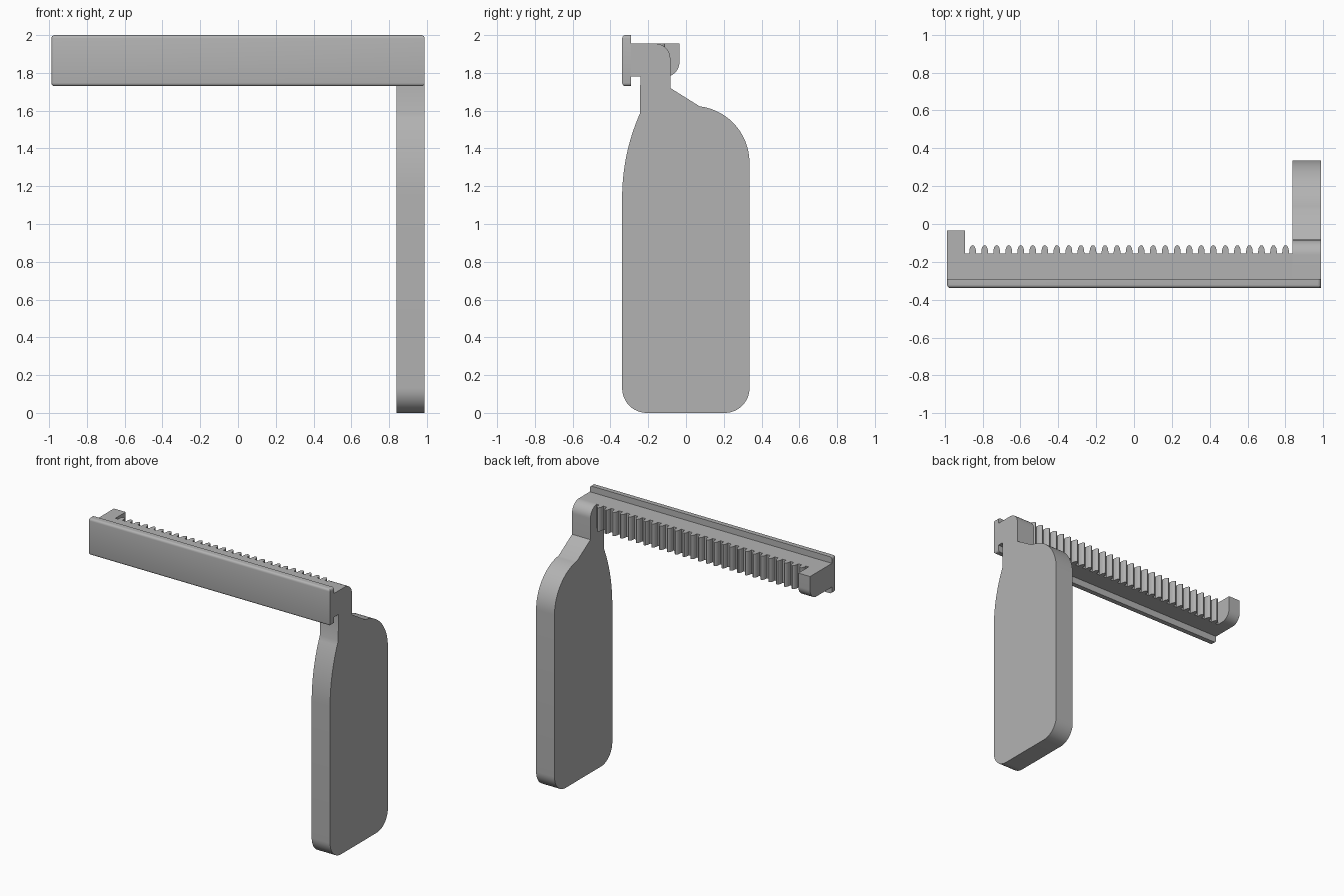
import bpy, bmesh
from math import sin, cos, radians, pi
from mathutils import Vector

cube = bpy.data.objects.get("Cube")
if cube:
    bpy.data.objects.remove(cube)

grey = bpy.data.materials.new("plain grey")
grey.use_nodes = True
COLOUR = (0.45, 0.45, 0.45, 1)
grey.diffuse_color = COLOUR
grey.node_tree.nodes["Principled BSDF"].inputs["Base Color"].default_value = COLOUR


def finish(name, bm):
    bmesh.ops.recalc_face_normals(bm, faces=bm.faces)
    mesh = bpy.data.meshes.new(name)
    bm.to_mesh(mesh)
    bm.free()
    mesh.materials.append(grey)
    obj = bpy.data.objects.new(name, mesh)
    bpy.context.collection.objects.link(obj)
    bpy.ops.object.select_all(action="DESELECT")
    obj.select_set(True)
    bpy.context.view_layer.objects.active = obj
    bpy.ops.object.shade_smooth_by_angle(angle=radians(30))
    return obj


def prism(name, points, offset):
    """Extrude a closed outline of 3D points along an offset vector."""
    bm = bmesh.new()
    face = bm.faces.new([bm.verts.new(p) for p in points])
    new = bmesh.ops.extrude_face_region(bm, geom=[face])["geom"]
    bmesh.ops.translate(bm, vec=Vector(offset),
                        verts=[v for v in new if isinstance(v, bmesh.types.BMVert)])
    return finish(name, bm)


def arc(cy, cz, r, start, end, steps=12):
    angles = [radians(start + (end - start) * i / steps) for i in range(steps + 1)]
    return [(cy + r * cos(a), cz + r * sin(a)) for a in angles]


LEFT, RIGHT = 0.988, -0.988
INNER, STOP = 0.838, -0.892
FRONT, BACK = -0.338, 0.336
PLATE_BACK, ROOT = -0.29, -0.155
LOW, HIGH = 1.78, 1.955

# Flat grip with its neck and hook
outline = arc(BACK - 0.13, 0.13, 0.13, -90, 0)
outline += arc(BACK - 0.3, 1.325, 0.3, 0, 83, 20)
outline += [(-0.083, 1.72)]
outline += arc(-0.163, HIGH - 0.08, 0.08, 0, 90)
outline += [(PLATE_BACK, HIGH), (PLATE_BACK, LOW), (-0.242, LOW)]
outline += arc(FRONT + 1.1, 1.14, 1.1, 156, 180, 14)
outline += arc(FRONT + 0.13, 0.13, 0.13, 180, 270)
prism("grip", [(INNER, y, z) for y, z in outline], (LEFT - INNER, 0, 0))

# End stop with a rounded lower back edge
outline = [(PLATE_BACK, HIGH), (PLATE_BACK, LOW)]
outline += arc(-0.11, LOW + 0.075, 0.075, -90, 0) + [(-0.035, HIGH)]
prism("end_stop", [(RIGHT, y, z) for y, z in outline], (STOP - RIGHT, 0, 0))

# Toothed bar
TEETH, FIRST, LAST = 27, -0.853, 0.801
outline = [(STOP, PLATE_BACK), (STOP, ROOT)]
for i in range(TEETH):
    x = FIRST + (LAST - FIRST) * i / (TEETH - 1)
    for k in range(9):
        a = pi - pi * k / 8
        outline.append((x + 0.018 * cos(a), ROOT + 0.043 * sin(a) ** 0.8))
outline += [(INNER, ROOT), (INNER, PLATE_BACK)]
prism("toothed_bar", [(x, y, LOW) for x, y in outline], (0, 0, HIGH - LOW))

# Face plate, rounded on its front rim
bm = bmesh.new()
bmesh.ops.create_cube(bm, size=1)
for v in bm.verts:
    v.co = (LEFT if v.co.x > 0 else RIGHT,
            FRONT if v.co.y < 0 else PLATE_BACK,
            2.0 if v.co.z > 0 else 1.73)
rim = [e for e in bm.edges
       if all(v.co.y < -0.3 for v in e.verts) and not all(v.co.x > 0 for v in e.verts)]
corners = [e for e in bm.edges if abs(e.verts[0].co.y - e.verts[1].co.y) > 0.01]
bmesh.ops.bevel(bm, geom=rim + corners, offset=0.017, offset_type="OFFSET",
                segments=4, profile=0.5, affect="EDGES", clamp_overlap=True)
finish("face_plate", bm)
